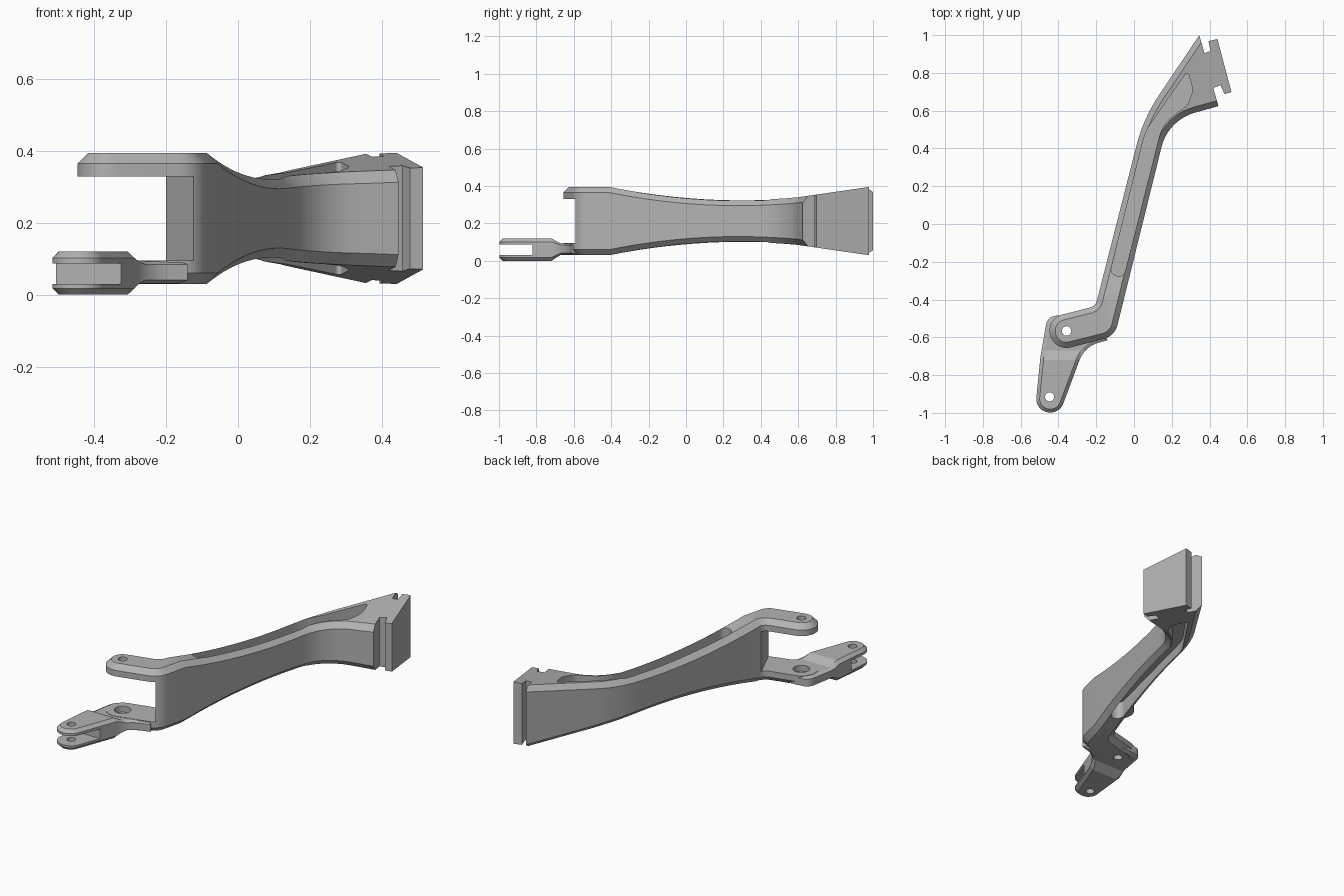
import bpy
import bmesh
import math
from mathutils import Vector

default_cube = bpy.data.objects.get("Cube")
if default_cube:
    bpy.data.objects.remove(default_cube, do_unlink=True)

metal = bpy.data.materials.new("plain grey metal")
metal.use_nodes = True
GREY = (0.45, 0.45, 0.45, 1)
metal.diffuse_color = GREY
metal.node_tree.nodes["Principled BSDF"].inputs["Base Color"].default_value = GREY


def fillet(corners, steps=10):
    """Closed outline from (x, y, radius) corners, rounding each one."""
    points = []
    count = len(corners)
    for i, (x, y, radius) in enumerate(corners):
        corner = Vector((x, y))
        if not radius:
            points.append(corner)
            continue
        before = (Vector(corners[i - 1][:2]) - corner).normalized()
        after = (Vector(corners[(i + 1) % count][:2]) - corner).normalized()
        half = before.angle(after) / 2
        centre = corner + (before + after).normalized() * radius / math.sin(half)
        start = corner + before * radius / math.tan(half) - centre
        end = corner + after * radius / math.tan(half) - centre
        sweep = start.angle_signed(end)
        for k in range(steps + 1):
            a = -sweep * k / steps
            turned = Vector((start.x * math.cos(a) - start.y * math.sin(a),
                             start.x * math.sin(a) + start.y * math.cos(a)))
            points.append(centre + turned)
    return points


def circle(centre, radius, sides=32):
    return [Vector(centre) + radius * Vector((math.cos(a), math.sin(a)))
            for a in (math.tau * k / sides for k in range(sides))]


def prism(name, outline, low, high, chamfer=0, keep=None, cuts=(), reshape=None):
    """Extrude an outline, chamfer its rims, then reshape heights along y."""
    bm = bmesh.new()
    base = bm.faces.new([bm.verts.new((p[0], p[1], low)) for p in outline])
    grown = bmesh.ops.extrude_face_region(bm, geom=[base])["geom"]
    top = [g for g in grown if isinstance(g, bmesh.types.BMVert)]
    bmesh.ops.translate(bm, verts=top, vec=(0, 0, high - low))
    bmesh.ops.recalc_face_normals(bm, faces=bm.faces[:])
    if chamfer:
        rims = [e for e in bm.edges
                if abs(e.verts[0].co.z - e.verts[1].co.z) < 1e-5
                and not (keep and all(keep(v.co) for v in e.verts))]
        bmesh.ops.bevel(bm, geom=rims, offset=chamfer, segments=1,
                        affect='EDGES', clamp_overlap=False)
    for y in cuts:
        bmesh.ops.bisect_plane(bm, geom=bm.verts[:] + bm.edges[:] + bm.faces[:],
                               plane_co=(0, y, 0), plane_no=(0, 1, 0))
    if reshape:
        for v in bm.verts:
            v.co.z = reshape(v.co)
    bmesh.ops.recalc_face_normals(bm, faces=bm.faces[:])
    mesh = bpy.data.meshes.new(name)
    bm.to_mesh(mesh)
    bm.free()
    mesh.materials.append(metal)
    obj = bpy.data.objects.new(name, mesh)
    bpy.context.collection.objects.link(obj)
    return obj


def cut(obj, outline, low, high):
    cutter = prism("cutter", outline, low, high)
    cutter.hide_render = True
    bpy.context.view_layer.objects.active = obj
    mod = obj.modifiers.new("cut", 'BOOLEAN')
    mod.operation = 'DIFFERENCE'
    mod.solver = 'EXACT'
    mod.object = cutter
    bpy.ops.object.modifier_apply(modifier=mod.name)
    bpy.data.objects.remove(cutter, do_unlink=True)


MID = 0.2125          # mid height of the arm
FULL = 0.1825         # half height at the lugs
PIVOT = (-0.357, -0.566)
TIP_HOLE = (-0.447, -0.915)


# Arm: waisted in height, flaring to the mounting flange
def arm_half_height(y):
    if y < -0.41:
        return FULL
    waist = 0.1125 + 0.147 * (min(y, 0.6) - 0.28) ** 2
    return waist + 0.145 * max(0, y - 0.6)


def arm_height(co):
    side = 1 if co.z > MID else -1
    return co.z + side * (arm_half_height(co.y) - FULL)


arm_outline = fillet([
    (-0.466, -0.501, 0.088), (-0.422, -0.675, 0.088),      # lug end
    (-0.102, -0.594, 0.1), (0.181, 0.55, 0.25),            # outer edge
    (0.447, 0.624, 0), (0.42, 0.72, 0), (0.458, 0.735, 0),  # flange slots
    (0.479, 0.688, 0), (0.516, 0.698, 0), (0.442, 0.979, 0),
    (0.394, 0.968, 0), (0.405, 0.915, 0), (0.373, 0.905, 0),
    (0.346, 1, 0), (0.05, 0.56, 0.85), (-0.204, -0.435, 0.05)])
arm_cuts = [-0.41 + 1.01 * k / 16 for k in range(17)]
arm = prism("arm", arm_outline, MID - FULL, MID + FULL, 0.03,
            lambda co: co.x > 0.34, arm_cuts, arm_height)

# Pockets above and below the central web
pocket = fillet([
    (-0.128, -0.265, 0.034), (-0.055, -0.283, 0.034), (0.15, 0.53, 0.2),
    (0.285, 0.63, 0.06), (0.312, 0.71, 0.08), (0.284, 0.81, 0.01),
    (0.06, 0.49, 0.3)])
cut(arm, pocket, 0.265, 0.6)
cut(arm, pocket, -0.2, 0.16)

# Gap between upper and lower lugs
cut(arm, [(-0.09, -0.67), (-0.22, -0.37), (-0.7, -0.37), (-0.7, -0.7)], 0.095, 0.33)


# Clevis: thick fork that thins where it joins the lower lug
def clevis_height(co):
    blend = min(1, max(0, (co.y + 0.72) / 0.05))
    return 0.06 + 0.0025 * blend + (co.z - 0.06) * (1 - 0.49 * blend)


clevis_outline = fillet([
    (-0.525, -0.998, 0.072), (-0.392, -0.998, 0.072), (-0.262, -0.65, 0.15),
    (-0.14, -0.615, 0), (-0.2, -0.5, 0), (-0.36, -0.48, 0),
    (-0.458, -0.49, 0.055), (-0.495, -0.7, 0.2)])
clevis = prism("clevis", clevis_outline, 0, 0.12, 0.018, None,
               (-0.72, -0.67), clevis_height)
cut(clevis, [(-0.7, -1.1), (-0.2, -1.1), (-0.2, -0.82), (-0.7, -0.82)], 0.03, 0.087)
cut(clevis, circle(TIP_HOLE, 0.024), -0.1, 0.3)

# Pivot holes, with a wider counterbore in the lower lug
for part in (arm, clevis):
    cut(part, circle(PIVOT, 0.025), -0.1, 0.6)
    cut(part, circle(PIVOT, 0.045), 0.06, 0.2)

for part in (arm, clevis):
    bpy.ops.object.select_all(action='DESELECT')
    part.select_set(True)
    bpy.context.view_layer.objects.active = part
    bpy.ops.object.shade_smooth_by_angle(angle=math.radians(25))
